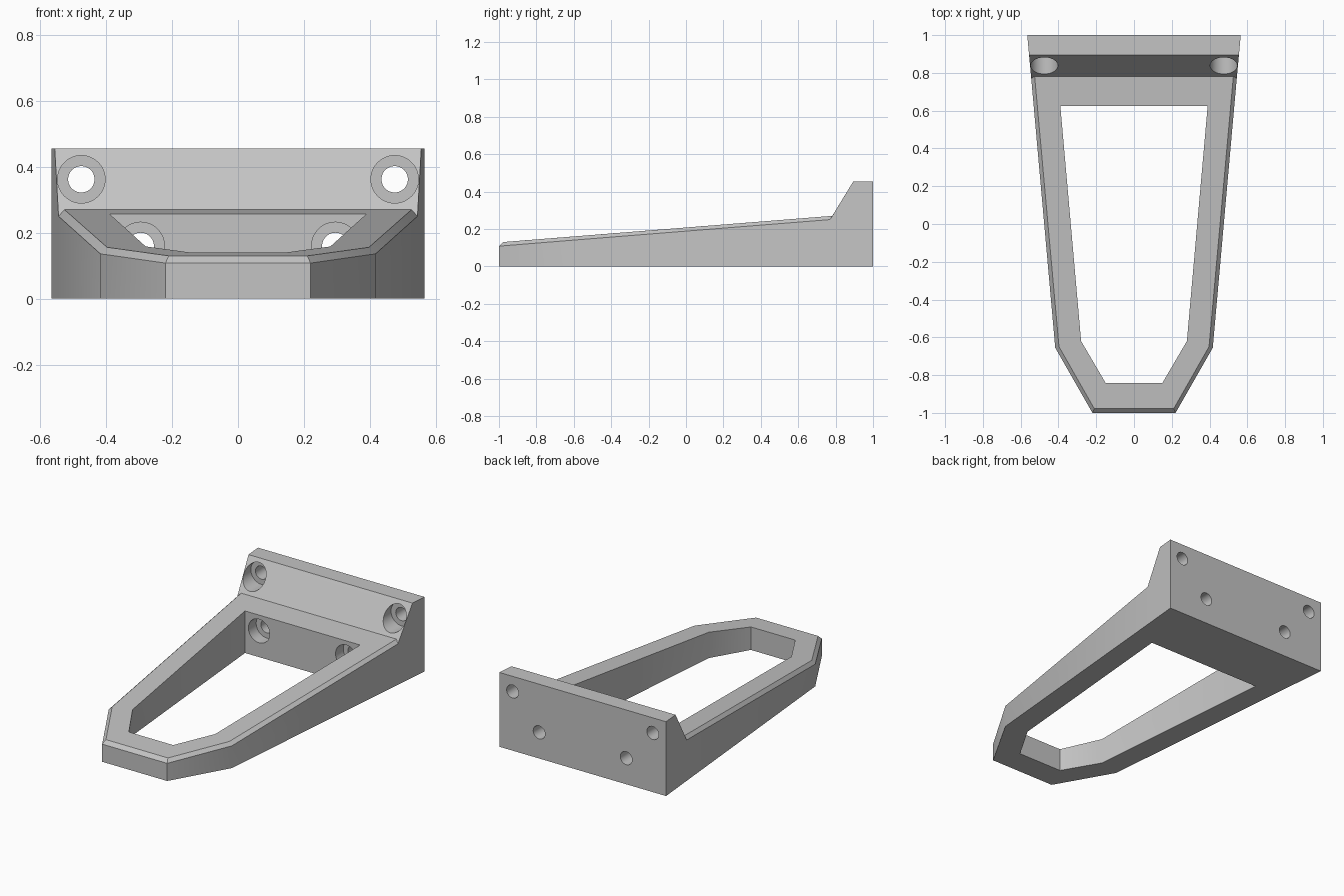
import bpy, bmesh, math
from mathutils import Matrix

cube = bpy.data.objects.get("Cube")
if cube:
    bpy.data.objects.remove(cube, do_unlink=True)

grey = bpy.data.materials.new("plain grey")
grey.use_nodes = True
colour = (0.55, 0.55, 0.55, 1)
grey.diffuse_color = colour
grey.node_tree.nodes["Principled BSDF"].inputs["Base Color"].default_value = colour


def make_object(name, bm):
    bmesh.ops.recalc_face_normals(bm, faces=bm.faces[:])
    mesh = bpy.data.meshes.new(name)
    bm.to_mesh(mesh)
    bm.free()
    mesh.materials.append(grey)
    obj = bpy.data.objects.new(name, mesh)
    bpy.context.collection.objects.link(obj)
    return obj


def cut(target, cutter):
    mod = target.modifiers.new("cut", 'BOOLEAN')
    mod.operation = 'DIFFERENCE'
    mod.solver = 'EXACT'
    mod.object = cutter
    bpy.context.view_layer.objects.active = target
    bpy.ops.object.modifier_apply(modifier=mod.name)
    bpy.data.objects.remove(cutter, do_unlink=True)


# Bracket body: half outline (x, y, wall height) from the nose to the back,
# plus the chamfer's inner edge around the sloping deck
outline = [(0.22, -1, 0.108), (0.417, -0.655, 0.136), (0.544, 0.77, 0.25),
           (0.5555, 0.895, 0.455), (0.565, 1, 0.455)]
deck = [(0.21, -0.978, 0.13), (0.397, -0.65, 0.156), (0.526, 0.782, 0.27)]

bm = bmesh.new()
rails = []
for s in (1, -1):
    low = [bm.verts.new((s * x, y, 0)) for x, y, z in outline]
    top = [bm.verts.new((s * x, y, z)) for x, y, z in outline]
    rim = [bm.verts.new((s * x, y, z)) for x, y, z in deck]
    for i in range(len(outline) - 1):
        bm.faces.new((low[i], low[i + 1], top[i + 1], top[i]))
    for i in range(len(deck) - 1):
        bm.faces.new((top[i], top[i + 1], rim[i + 1], rim[i]))
    rails.append((low, top, rim))
(low, top, rim), (low2, top2, rim2) = rails
bm.faces.new(low + low2[::-1])                                       # underside
bm.faces.new(rim + rim2[::-1])                                       # deck
bm.faces.new((low[0], top[0], top2[0], low2[0]))                     # nose
bm.faces.new((top[0], rim[0], rim2[0], top2[0]))                     # nose chamfer
bm.faces.new((rim[2], top[2], top[3], top2[3], top2[2], rim2[2]))    # ramp
bm.faces.new((top[3], top[4], top2[4], top2[3]))                     # wall top
bm.faces.new((low[4], top[4], top2[4], low2[4]))                     # back
bracket = make_object("bracket", bm)

# Central opening
bm = bmesh.new()
half = [(0.15, -0.842), (0.28, -0.62), (0.39, 0.625)]
ring = half + [(-x, y) for x, y in half[::-1]]
face = bm.faces.new([bm.verts.new((x, y, -0.2)) for x, y in ring])
new = bmesh.ops.extrude_face_region(bm, geom=[face])["geom"]
bmesh.ops.translate(bm, vec=(0, 0, 1),
                    verts=[v for v in new if isinstance(v, bmesh.types.BMVert)])
cut(bracket, make_object("opening_cutter", bm))


def bore(x, z, radius, y0, y1):
    bm = bmesh.new()
    place = Matrix.Translation((x, (y0 + y1) / 2, z)) @ Matrix.Rotation(math.pi / 2, 4, 'X')
    bmesh.ops.create_cone(bm, cap_ends=True, segments=48, radius1=radius,
                          radius2=radius, depth=y1 - y0, matrix=place)
    cut(bracket, make_object("bore_cutter", bm))


# Screw holes with counterbores: upper pair in the ramp, lower pair in the opening
for s in (1, -1):
    for x, z, start, floor in ((0.475, 0.362, 0.7, 0.905), (0.295, 0.16, 0.5, 0.7)):
        bore(s * x, z, 0.072, start, floor)
        bore(s * x, z, 0.04, floor - 0.05, 1.1)

bpy.ops.object.select_all(action='DESELECT')
bracket.select_set(True)
bpy.context.view_layer.objects.active = bracket
bpy.ops.object.shade_smooth_by_angle(angle=math.radians(30))
